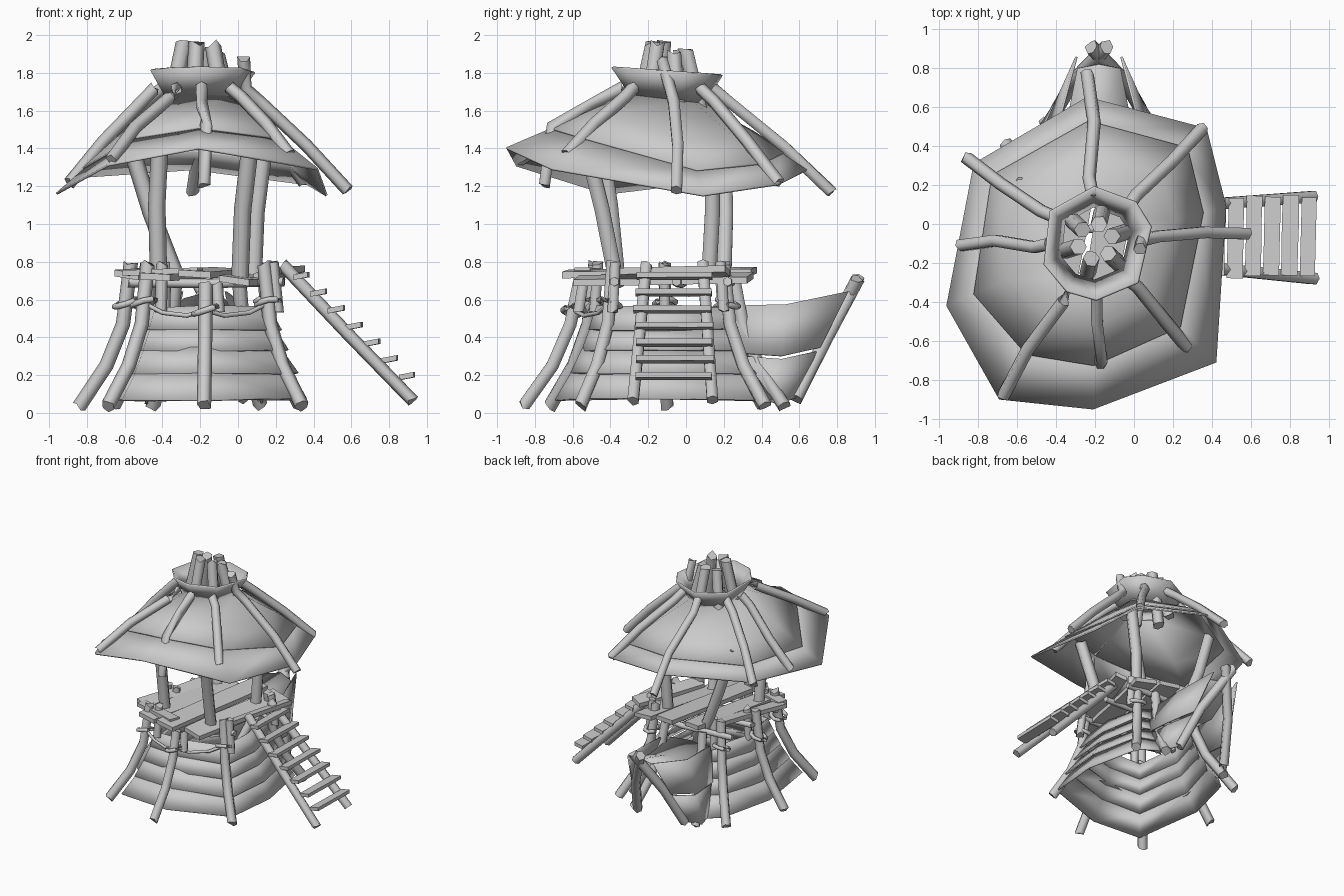
import bpy, bmesh, math, random
from mathutils import Vector as V

random.seed(4)
cube = bpy.data.objects.get("Cube")
if cube:
    bpy.data.objects.remove(cube)

grey = bpy.data.materials.new("plain_grey")
grey.use_nodes = True
grey.diffuse_color = (0.6, 0.6, 0.6, 1)
grey.node_tree.nodes["Principled BSDF"].inputs["Base Color"].default_value = grey.diffuse_color


def finish(name, bm, thick=0, angle=40):
    bmesh.ops.recalc_face_normals(bm, faces=bm.faces)
    me = bpy.data.meshes.new(name)
    bm.to_mesh(me)
    bm.free()
    ob = bpy.data.objects.new(name, me)
    bpy.context.collection.objects.link(ob)
    me.materials.append(grey)
    if thick:
        mod = ob.modifiers.new("thickness", "SOLIDIFY")
        mod.thickness, mod.offset = thick, 0
    bpy.ops.object.select_all(action="DESELECT")
    ob.select_set(True)
    bpy.context.view_layer.objects.active = ob
    bpy.ops.object.shade_smooth_by_angle(angle=math.radians(angle))
    return ob


def pole(name, points, r=0.035, sides=6):
    """Rough log following a path, with ragged ends."""
    pts = [V(p) for p in points]
    bm, rings = bmesh.new(), []
    for i, p in enumerate(pts):
        t = (pts[min(i + 1, len(pts) - 1)] - pts[max(i - 1, 0)]).normalized()
        ref = V((0, 1, 0)) if abs(t.y) < 0.8 else V((1, 0, 0))
        u = t.cross(ref).normalized()
        w = t.cross(u)
        end = i in (0, len(pts) - 1)
        ring = []
        for k in range(sides):
            a = math.tau * k / sides
            slip = t * random.uniform(-0.4, 0.4) * r if end else V()
            ring.append(bm.verts.new(p + (u * math.cos(a) + w * math.sin(a)) * r + slip))
        rings.append(ring)
    for a, b in zip(rings, rings[1:]):
        for k in range(sides):
            j = (k + 1) % sides
            bm.faces.new((a[k], a[j], b[j], b[k]))
    bm.faces.new(rings[0])
    bm.faces.new(rings[-1])
    return finish(name, bm, angle=63)


def sheet(name, rows, closed=False, thick=0.012):
    """Thin skin lofted through rows of points."""
    bm = bmesh.new()
    vs = [[bm.verts.new(p) for p in row] for row in rows]
    n = len(rows[0])
    for a, b in zip(vs, vs[1:]):
        for k in range(n if closed else n - 1):
            j = (k + 1) % n
            bm.faces.new((a[k], a[j], b[j], b[k]))
    return finish(name, bm, thick)


def plank(name, a, b, width, thick, roll=0):
    """Flat board from a to b, slightly uneven in width."""
    a, b = V(a), V(b)
    side = (b - a).cross(V((0, 0, 1))).normalized() * width / 2
    side.z += roll
    bm, up = bmesh.new(), V((0, 0, thick / 2))
    rings = []
    for f in (0, 0.35, 0.7, 1):
        c, s = a.lerp(b, f), side * random.uniform(0.85, 1.05)
        rings.append([bm.verts.new(q) for q in (c - s - up, c + s - up, c + s + up, c - s + up)])
    for p, q in zip(rings, rings[1:]):
        for k in range(4):
            bm.faces.new((p[k], p[k - 1], q[k - 1], q[k]))
    bm.faces.new(rings[0])
    bm.faces.new(rings[-1])
    return finish(name, bm)


# Roof: lower skirt, overlapping upper cover and flared collar
eave = [V(p) for p in ((-.21, -.95, 1.40), (.42, -.71, 1.29), (.47, .09, 1.15), (.37, .49, 1.21),
                       (-.24, .65, 1.29), (-.82, .31, 1.25), (-.96, -.42, 1.16), (-.69, -.90, 1.31))]
inset = (.34, .38, .24, .22, .22, .20, .24, .36)


def ring_like(cx, cy, r, z, tilt=0):
    out = []
    for p in eave:
        d = V((p.x + .2, p.y + .12, 0)).normalized() * r
        out.append(V((cx + d.x, cy + d.y, z - tilt * d.y)))
    return out


def blend(a, b, shift, lift):
    return [p.lerp(q, f + shift) + V((0, 0, lift)) for p, q, f in zip(a, b, inset)]


neck = ring_like(-.2, -.1, .19, 1.66, .12)
sheet("roof_lower_skin", [eave, blend(eave, neck, .06, 0)], True)
sheet("roof_upper_skin", [blend(eave, neck, 0, .012), blend(eave, neck, .3, .015), neck], True)
sheet("roof_collar", [neck, ring_like(-.19, -.1, .29, 1.81, .07)], True)

# Roof poles laid over the skin, kinked at the neck
for i, (x, y, z) in enumerate(((-.67, -.88, 1.34), (-.18, -.75, 1.20), (.27, -.63, 1.37), (.58, -.05, 1.18),
                               (.35, .49, 1.22), (-.24, .77, 1.17), (-.86, .34, 1.25), (-.89, -.11, 1.22))):
    foot, c = V((x, y, z)), V((-.2, -.1, 0))
    d = (V((x, y, 0)) - c).normalized()
    side = V((-d.y, d.x, 0))
    top = c + d * .24 + V((0, 0, 1.72))
    low = foot.lerp(top, .4) + side * random.uniform(-.03, .03) + V((0, 0, .02))
    path = [foot, low, foot.lerp(top, .85) + side * .015 + V((0, 0, .005)), top]
    if i == 1:
        path[1:3] = [V((-.17, -.71, 1.52)), V((-.19, -.50, 1.63))]
    if i == 3:
        path.append(V((.03, -.13, 1.88)))
    pole("roof_pole", path, .034)

# Bundle of pole tips rising through the collar
for k in range(6):
    a = math.tau * k / 6 + .3
    d = V((math.cos(a), math.sin(a), 0))
    c = V((-.2, -.09, 0))
    pole("peak_pole", [c + d * .17 + V((0, 0, 1.60)), c + d * .09 + V((0, 0, random.uniform(1.88, 1.99)))], .043)

# Upright pillars between deck and roof
for a, b in (((-.42, -.36, .7), (-.41, -.46, 1.5)), ((.01, -.37, .7), (.07, -.54, 1.46)),
             ((.08, .12, .7), (.14, .14, 1.42)), ((-.32, .2, .7), (-.57, .2, 1.42))):
    pole("pillar", [a, V(a).lerp(V(b), .5) + V((-.015, .01, 0)), b], .046)

# Skewed deck boards and the beams under them
for x, w, y0, y1, z in ((-.51, .13, -.42, .14, .73), (-.36, .17, -.58, .30, .72),
                        (-.15, .18, -.64, .36, .735), (.06, .18, -.58, .34, .70), (.21, .10, -.38, .22, .735)):
    plank("deck_board", (x - .08, y0, z), (x + .10, y1, z + .015), w, .035, random.uniform(-.015, .015))
for y in (-.38, -.05, .22):
    pole("deck_beam", [(-.58, y, .69), (-.15, y + .03, .685), (.24, y, .695)], .025)
plank("deck_edge_board", (-.60, -.42, .74), (-.2, -.55, .755), .09, .03)

# Splayed legs with a rope loop lashed round each
feet = ((-.18, -.86), (.34, -.56), (.33, .42), (.12, .52), (-.45, .52), (-.66, .41), (-.84, -.10), (-.69, -.72))
tops = []
for i, (x, y) in enumerate(feet):
    c, f = V((-.16, -.13, 0)), V((x, y, .035))
    flat = V((x, y, 0)) - c
    height = .68 if i in (0, 3, 4) else .79
    spots = [f] + [c + flat * s + V((0, 0, z)) for s, z in ((.79, .25), (.66, .47), (.60, height))]
    pole("leg", spots, .038)
    tops.append(spots[2].lerp(spots[3], .35))
    if i not in (3, 4):
        loop = [tops[-1] + V((.06 * math.cos(t), .055 * math.sin(t), .02 * math.cos(t + i)))
                for t in [math.tau * k / 8 for k in range(9)]]
        pole("rope_loop", loop, .016)
        pole("short_post", [spots[2] + flat * -.06 + V((.07, 0, .07)), spots[3] + flat * -.03 + V((.06, 0, 0))], .032)

# Slack rope between the legs beside the front
for i in (0, 7):
    a, b = tops[i], tops[(i + 1) % 8]
    pole("slack_rope", [a, a.lerp(b, .3) - V((0, 0, .04)), a.lerp(b, .7) - V((0, 0, .04)), b], .012)

# Layered wall skirt, open at the back doorway, with wider lips on the ladder side
base = ((.10, .47), (.27, .36), (.36, -.10), (.32, -.53), (-.18, -.69),
        (-.61, -.66), (-.70, -.10), (-.58, .33), (-.44, .45))
levels = ((.07, 1.0), (.21, .84), (.33, .74), (.44, .67), (.55, .61))
for i, ((z0, s0), (z1, s1)) in enumerate(zip(levels, levels[1:])):
    rows = []
    for z, s, lip in ((z0, s0, .015 if i else 0), (z1 + .01, s1, 0)):
        row = []
        for x, y in base:
            k = s + lip * (5 if x > .2 else 1)
            row.append(V((-.16 + (x + .16) * k, -.12 + (y + .12) * k, z + random.uniform(-.008, .008))))
        rows.append(row)
    sheet("wall_layer", rows)

# Leaning doorway frame with hide flaps back to the wall
apex = V((-.18, .89, .69))
for s in (-1, 1):
    foot = V((-.18 + s * .22, .58, .07))
    pole("door_pole", [foot, foot.lerp(apex, .5) + V((s * .02, 0, 0)), apex + V((s * -.04, .02, .02))], .038)
    wall = [V((-.18 + s * r, y, z)) for r, y, z in ((.30, .40, .07), (.26, .30, .30), (.18, .20, .55))]
    edge = [foot.lerp(apex, f) + V((s * f * .09, 0, 0)) for f in (.02, .42, .9)]
    mid = [a.lerp(b, .5) + V((s * .05, 0, -.03)) for a, b in zip(wall, edge)]
    for k in (0, 1):
        out = V((s * .012 * k, 0, .015 * k))
        sheet("door_flap", [[p + out for p in row[k:k + 2]] for row in (wall, mid, edge)])
sheet("door_roof", [[V((-.36, .2, .53)), V((-.18, .2, .55)), V((0, .2, .53))],
                    [V((-.35, .5, .50)), V((-.18, .52, .55)), V((-.01, .5, .50))],
                    [V((-.29, .8, .60)), V((-.18, .82, .63)), V((-.07, .8, .60))]])

# Ladder up to the deck
for y0, y1 in ((-.21, -.28), (.09, .14)):
    pole("ladder_rail", [(.24, y0, .78), (.58, (y0 + y1) / 2, .42), (.92, y1, .07)], .034)
for k in range(7):
    f = k / 6
    x, z = .33 + .56 * f, .725 - .53 * f
    plank("ladder_rung", (x, -.26 - .02 * random.random(), z),
          (x + .01, .13 + .02 * random.random(), z), .085, .028, .008)
